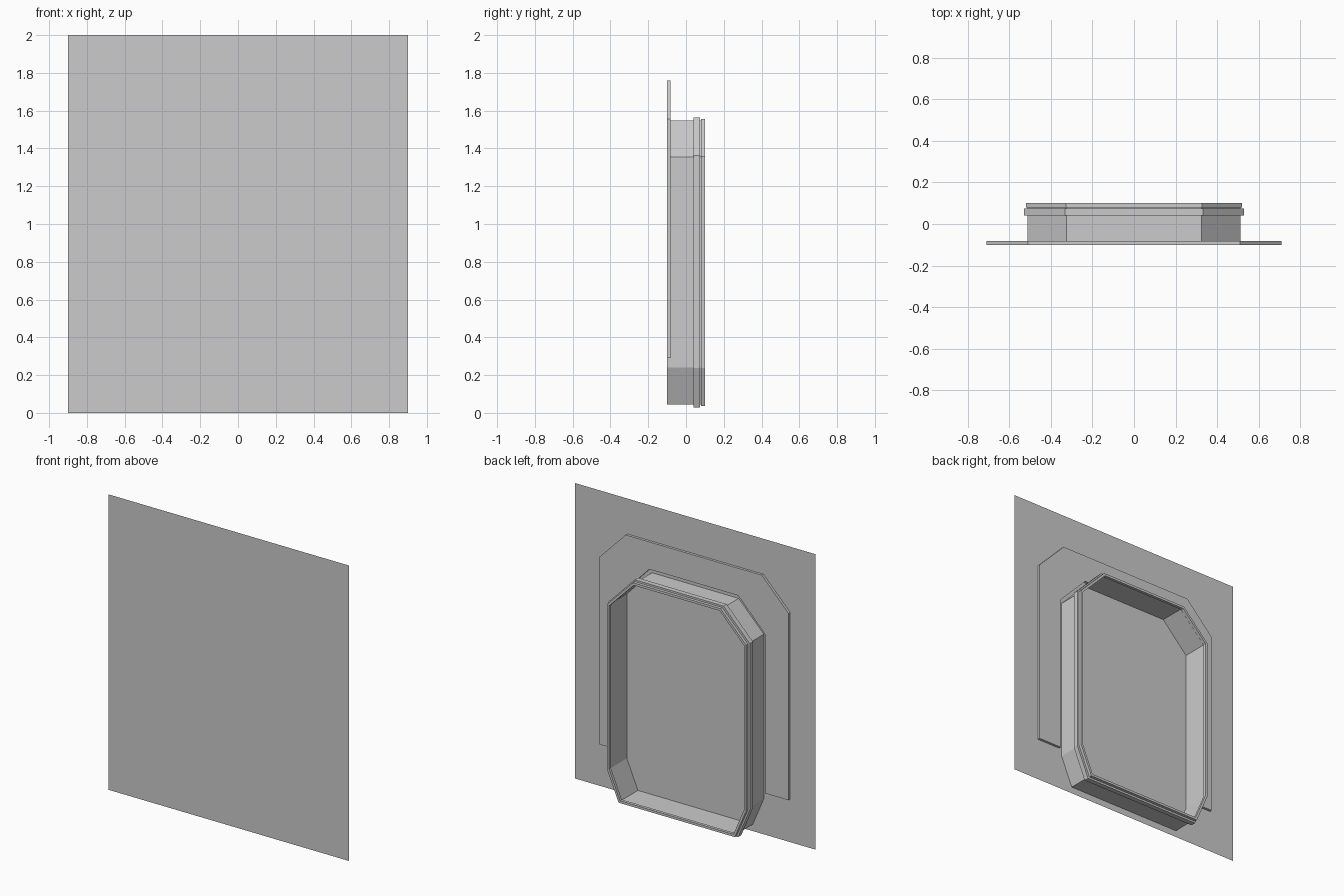
import bpy, bmesh
from mathutils import Vector

if "Cube" in bpy.data.objects:
    bpy.data.objects.remove(bpy.data.objects["Cube"])

# right half of the opening's eight-sided outline (x, z), bottom to top
HALF = [(0.43, 0.045), (0.513, 0.24), (0.513, 1.355), (0.325, 1.547)]
OUTLINE = HALF + [(-x, z) for x, z in reversed(HALF)]


def offset(points, d):
    """Grow a counter-clockwise closed outline by d with mitred corners."""
    out = []
    n = len(points)
    for i in range(n):
        p = Vector(points[i])
        a = (p - Vector(points[i - 1])).normalized()
        b = (Vector(points[(i + 1) % n]) - p).normalized()
        na, nb = Vector((a.y, -a.x)), Vector((b.y, -b.x))
        m = na + nb
        out.append(p + m * (2 * d / m.length_squared))
    return out


def finish(name, bm):
    bmesh.ops.recalc_face_normals(bm, faces=bm.faces)
    me = bpy.data.meshes.new(name)
    bm.to_mesh(me)
    bm.free()
    ob = bpy.data.objects.new(name, me)
    bpy.context.collection.objects.link(ob)
    return ob


def ring(name, profile, closed=True):
    """Sweep a (y, outward offset) profile around the opening outline."""
    bm = bmesh.new()
    loops = [[bm.verts.new((p.x, y, p.y)) for p in offset(OUTLINE, d)]
             for y, d in profile]
    pairs = list(zip(loops, loops[1:]))
    if closed:
        pairs.append((loops[-1], loops[0]))
    n = len(OUTLINE)
    for a, b in pairs:
        for i in range(n):
            j = (i + 1) % n
            bm.faces.new((a[i], a[j], b[j], b[i]))
    return finish(name, bm)


def box_profile(y0, y1, d0, d1):
    return [(y0, d0), (y0, d1), (y1, d1), (y1, d0)]


# flat backing panel
bm = bmesh.new()
bm.faces.new([bm.verts.new((x, -0.1, z))
              for x, z in ((-0.9, 0), (0.9, 0), (0.9, 2), (-0.9, 2))])
finish("back_panel", bm)

# arched trim plate around the top and sides of the opening
outer = [(0.71, 0.29), (0.71, 1.555), (0.51, 1.76)]
inner = [(0.535, 0.29), (0.535, 1.365), (0.333, 1.575)]
outer += [(-x, z) for x, z in reversed(outer)]
inner += [(-x, z) for x, z in reversed(inner)]
bm = bmesh.new()
for i in range(len(outer) - 1):
    quad = (outer[i], outer[i + 1], inner[i + 1], inner[i])
    bm.faces.new([bm.verts.new((x, -0.1, z)) for x, z in quad])
bmesh.ops.remove_doubles(bm, verts=bm.verts, dist=1e-5)
geo = bmesh.ops.extrude_face_region(bm, geom=bm.faces[:], use_keep_orig=True)
for v in geo["geom"]:
    if isinstance(v, bmesh.types.BMVert):
        v.co.y = -0.083
finish("arch_trim", bm)

# thin tunnel wall, raised band and end lip
ring("tunnel_wall", [(-0.1, 0), (0.08, 0)], closed=False)
ring("seal_band", box_profile(0.04, 0.074, -0.002, 0.017))
ring("end_lip", box_profile(0.08, 0.1, -0.008, 0.008))
